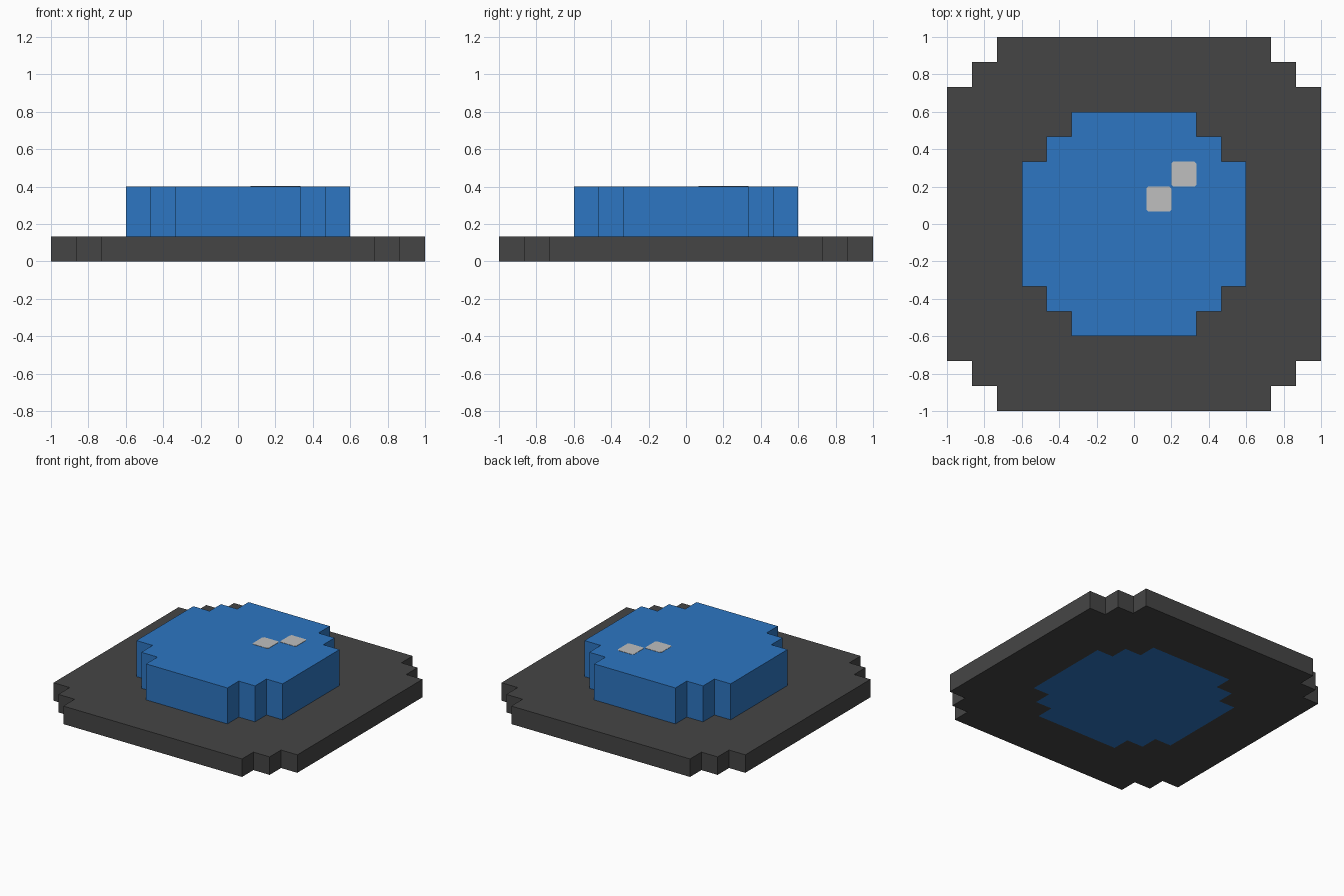
import bpy
import bmesh

cube = bpy.data.objects.get("Cube")
if cube:
    bpy.data.objects.remove(cube, do_unlink=True)

U = 2 / 15  # one block of the stepped outline


def make_material(name, rgb):
    mat = bpy.data.materials.new(name)
    mat.use_nodes = True
    mat.diffuse_color = (*rgb, 1)
    mat.node_tree.nodes["Principled BSDF"].inputs["Base Color"].default_value = (*rgb, 1)
    return mat


dark_grey = make_material("dark grey", (0.06, 0.06, 0.06))
blue = make_material("blue", (0.026, 0.181, 0.54))
light_grey = make_material("light grey", (0.52, 0.52, 0.52))


def stepped_outline(half):
    """Square outline with two one-block steps at each corner, counter-clockwise."""
    a, b, c = half * U, (half - 1) * U, (half - 2) * U
    quarter = [(a, c), (b, c), (b, b), (c, b), (c, a)]
    points = []
    for _ in range(4):
        points += quarter
        quarter = [(-y, x) for x, y in quarter]
    return points


def finish(name, bm, mat):
    bmesh.ops.recalc_face_normals(bm, faces=bm.faces)
    mesh = bpy.data.meshes.new(name)
    bm.to_mesh(mesh)
    bm.free()
    mesh.materials.append(mat)
    obj = bpy.data.objects.new(name, mesh)
    bpy.context.collection.objects.link(obj)
    return obj


def make_loop(bm, points, z):
    return [bm.verts.new((x, y, z)) for x, y in points]


def bridge(bm, first, second):
    n = len(first)
    for i in range(n):
        j = (i + 1) % n
        bm.faces.new((first[i], first[j], second[j], second[i]))


def prism(name, points, z0, z1, mat):
    bm = bmesh.new()
    low, high = make_loop(bm, points, z0), make_loop(bm, points, z1)
    bm.faces.new(low)
    bm.faces.new(high)
    bridge(bm, low, high)
    return finish(name, bm, mat)


# Base slab with an opening the shape of the button
bm = bmesh.new()
loops = [make_loop(bm, stepped_outline(half), z)
         for half, z in ((7.5, 0), (7.5, U), (4.5, U), (4.5, 0))]
for i in range(4):
    bridge(bm, loops[i], loops[(i + 1) % 4])
finish("base", bm, dark_grey)

# Raised button, passing through the base
prism("button", stepped_outline(4.5), 0, 3 * U, blue)

# Two diagonal glint plates with slightly clipped corners
h, k = U / 2, U / 2 - 0.01
clipped = [(h, -k), (h, k), (k, h), (-k, h), (-h, k), (-h, -k), (-k, -h), (k, -h)]
for name, blocks in (("inner_glint", 1), ("outer_glint", 2)):
    centre = blocks * U
    prism(name, [(x + centre, y + centre) for x, y in clipped],
          3 * U - 0.001, 3 * U + 0.002, light_grey)
